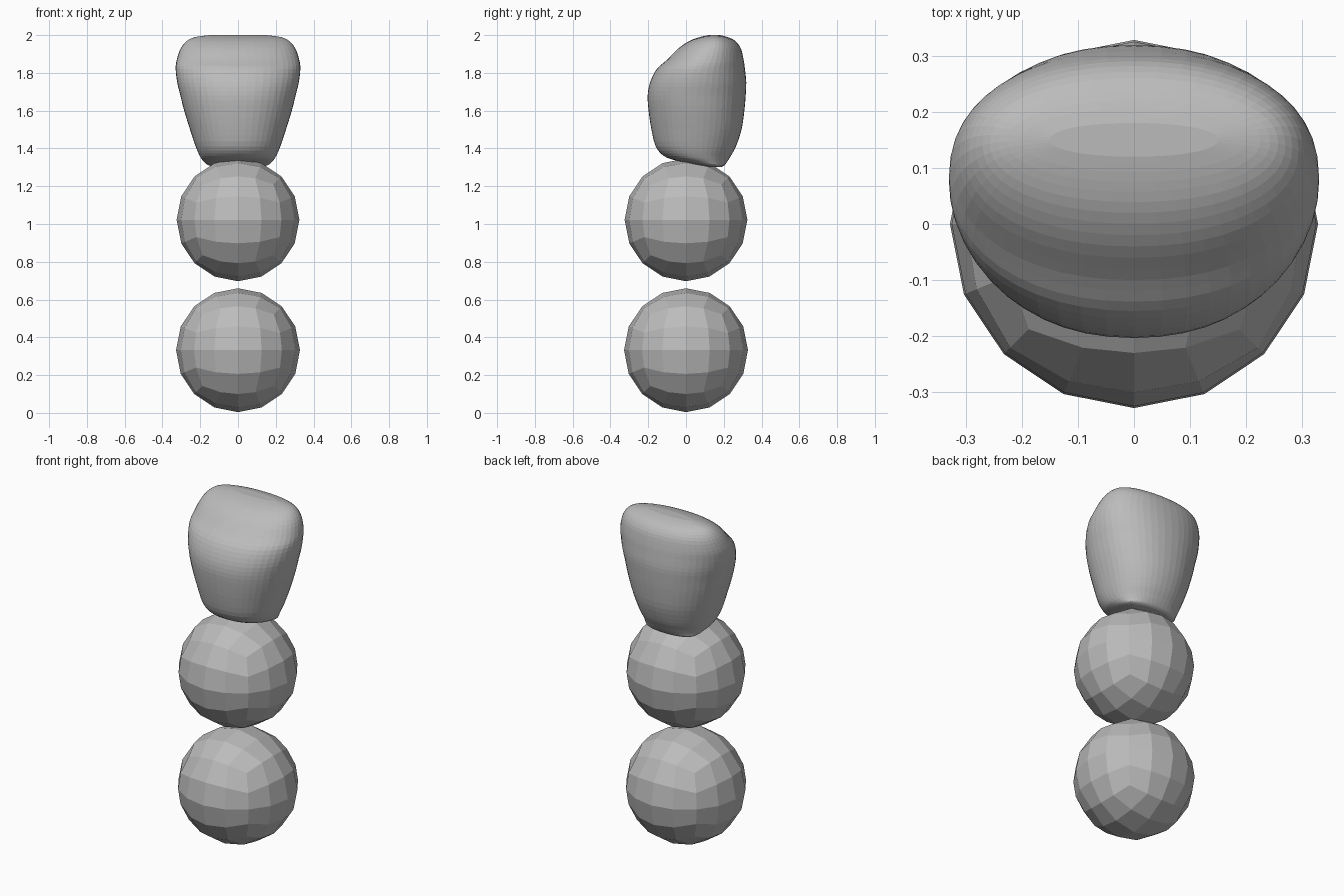
import bpy, bmesh, math
from mathutils import Vector

if "Cube" in bpy.data.objects:
    bpy.data.objects.remove(bpy.data.objects["Cube"])

grey = bpy.data.materials.new("plain grey")
grey.diffuse_color = (0.5, 0.5, 0.5, 1)
grey.use_nodes = True
grey.node_tree.nodes["Principled BSDF"].inputs["Base Color"].default_value = grey.diffuse_color


def make_object(name, bm):
    bmesh.ops.recalc_face_normals(bm, faces=bm.faces)
    mesh = bpy.data.meshes.new(name)
    bm.to_mesh(mesh)
    bm.free()
    mesh.materials.append(grey)
    obj = bpy.data.objects.new(name, mesh)
    bpy.context.collection.objects.link(obj)
    return obj


# Faceted ball: a cube cut into 4 x 4 faces per side, pushed out to a sphere
def ball(name, z, radius):
    bm = bmesh.new()
    bmesh.ops.create_cube(bm, size=2)
    bmesh.ops.subdivide_edges(bm, edges=bm.edges[:], cuts=3, use_grid_fill=True)
    for v in bm.verts:
        even = Vector([math.tan(c * math.pi / 4) for c in v.co])
        v.co = even.normalized() * radius + Vector((0, 0, z))
    make_object(name, bm)


ball("lower_ball", 0.332, 0.328)
ball("middle_ball", 1.022, 0.325)

# Head sections from bottom to top: height, half width, front y, back y
SECTIONS = [
    (1.303, 0.120, 0.11, 0.190),
    (1.312, 0.160, 0.06, 0.205),
    (1.335, 0.185, -0.05, 0.222),
    (1.36, 0.202, -0.117, 0.237),
    (1.41, 0.224, -0.160, 0.264),
    (1.50, 0.254, -0.183, 0.294),
    (1.60, 0.285, -0.198, 0.309),
    (1.68, 0.305, -0.203, 0.316),
    (1.75, 0.322, -0.190, 0.319),
    (1.82, 0.330, -0.155, 0.312),
    (1.87, 0.324, -0.100, 0.305),
    (1.93, 0.303, -0.040, 0.290),
    (1.97, 0.270, 0.020, 0.260),
    (1.99, 0.225, 0.075, 0.220),
    (2.00, 0.150, 0.120, 0.180),
]
SIDES, STEPS, POWER = 48, 3, 2 / 2.15


# Smooth curve through neighbouring sections
def blend(a, b, c, d, t):
    return [0.5 * (2 * q + (r - p) * t + (2 * p - 5 * q + 4 * r - s) * t * t
                   + (3 * q - p - 3 * r + s) * t ** 3)
            for p, q, r, s in zip(a, b, c, d)]


def rounded(value):
    return math.copysign(abs(value) ** POWER, value)


# Head: tapered, rounded block lofted through the sections
def head():
    padded = [SECTIONS[0]] + SECTIONS + [SECTIONS[-1]]
    levels = [blend(*padded[i:i + 4], k / STEPS)
              for i in range(len(SECTIONS) - 1) for k in range(STEPS)]
    levels.append(SECTIONS[-1])
    bm = bmesh.new()
    rings = []
    for z, half, front, back in levels:
        mid, depth = (front + back) / 2, (back - front) / 2
        rings.append([bm.verts.new((half * rounded(math.cos(a)),
                                    mid + depth * rounded(math.sin(a)), z))
                      for a in (math.tau * j / SIDES for j in range(SIDES))])
    for low, high in zip(rings, rings[1:]):
        for j in range(SIDES):
            k = (j + 1) % SIDES
            bm.faces.new((low[j], low[k], high[k], high[j]))
    bm.faces.new(rings[0][::-1])
    bm.faces.new(rings[-1])
    make_object("head", bm)


head()
